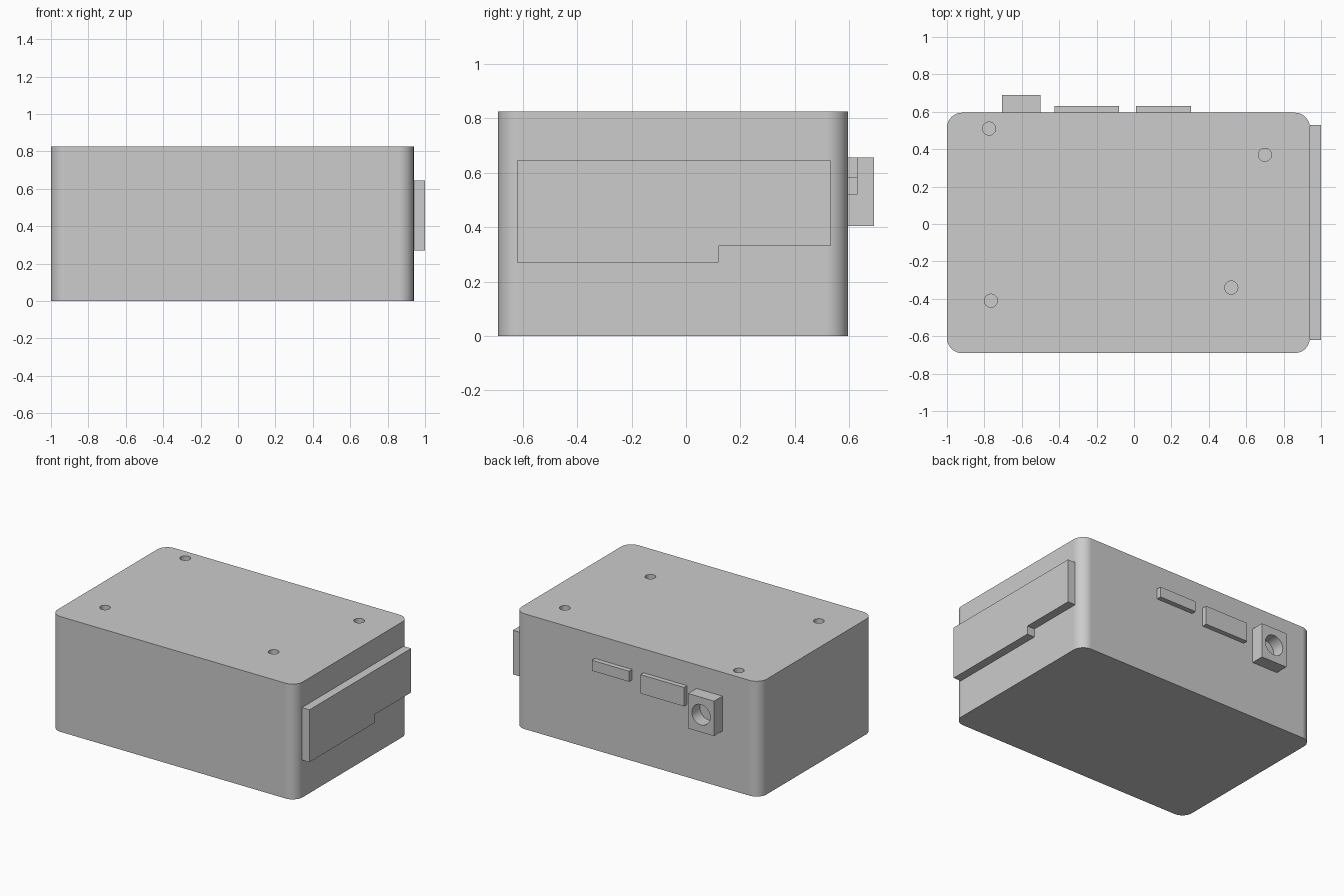
import bpy, bmesh, math
from mathutils import Vector

cube = bpy.data.objects.get("Cube")
if cube:
    bpy.data.objects.remove(cube, do_unlink=True)

# One plain grey for the whole enclosure
GREY = (0.604, 0.604, 0.604, 1)
grey = bpy.data.materials.new("light grey")
grey.use_nodes = True
grey.diffuse_color = GREY
grey.node_tree.nodes["Principled BSDF"].inputs["Base Color"].default_value = GREY


def add_object(name, bm):
    bmesh.ops.recalc_face_normals(bm, faces=bm.faces)
    mesh = bpy.data.meshes.new(name)
    bm.to_mesh(mesh)
    bm.free()
    mesh.materials.append(grey)
    obj = bpy.data.objects.new(name, mesh)
    bpy.context.collection.objects.link(obj)
    return obj


def activate(obj):
    bpy.ops.object.select_all(action='DESELECT')
    obj.select_set(True)
    bpy.context.view_layer.objects.active = obj


def extrude(name, points, direction, radius=0):
    """Extrude a flat outline, optionally rounding its corners."""
    bm = bmesh.new()
    face = bm.faces.new([bm.verts.new(p) for p in points])
    out = bmesh.ops.extrude_face_region(bm, geom=[face], use_keep_orig=True)
    moved = [v for v in out["geom"] if isinstance(v, bmesh.types.BMVert)]
    bmesh.ops.translate(bm, verts=moved, vec=direction)
    if radius:
        axis = Vector(direction).normalized()
        edges = [e for e in bm.edges
                 if abs((e.verts[0].co - e.verts[1].co).normalized().dot(axis)) > 0.9]
        bmesh.ops.bevel(bm, geom=edges, offset=radius, segments=12,
                        profile=0.5, affect='EDGES')
    return add_object(name, bm)


def drill(target, center, radius, depth, axis):
    """Cut a blind round hole inward from a surface point facing along axis."""
    axis = Vector(axis)
    bm = bmesh.new()
    bmesh.ops.create_cone(bm, cap_ends=True, segments=40, radius1=radius,
                          radius2=radius, depth=depth * 2)
    cutter = add_object("hole_cutter", bm)
    cutter.hide_render = True
    cutter.location = center
    cutter.rotation_euler = axis.to_track_quat('Z', 'Y').to_euler()
    mod = target.modifiers.new("hole", 'BOOLEAN')
    mod.operation = 'DIFFERENCE'
    mod.solver = 'EXACT'
    mod.object = cutter
    activate(target)
    bpy.ops.object.modifier_apply(modifier=mod.name)
    bpy.data.objects.remove(cutter, do_unlink=True)


def smooth(obj):
    activate(obj)
    bpy.ops.object.shade_smooth_by_angle(angle=math.radians(30))
    obj.modifiers.new("even_shading", 'WEIGHTED_NORMAL').keep_sharp = True


# Main case with rounded upright corners
LEFT, RIGHT, FRONT, BACK, TOP = -1.0, 0.94, -0.69, 0.595, 0.825
case = extrude("case", [(LEFT, FRONT, 0), (RIGHT, FRONT, 0),
                        (RIGHT, BACK, 0), (LEFT, BACK, 0)], (0, 0, TOP), 0.08)

# Screw holes in the lid
for x, y in [(-0.775, 0.51), (0.70, 0.37), (0.52, -0.34), (-0.765, -0.41)]:
    drill(case, (x, y, TOP), 0.035, 0.1, (0, 0, 1))
smooth(case)

# Stepped plate on the side
outline = [(-0.62, 0.27), (0.12, 0.27), (0.12, 0.33),
           (0.53, 0.33), (0.53, 0.645), (-0.62, 0.645)]
extrude("side_plate", [(RIGHT, y, z) for y, z in outline], (1 - RIGHT, 0, 0))


# Connectors along the back, with their tops level
def connector(name, x0, x1, z0, reach):
    z1 = 0.655
    return extrude(name, [(x0, BACK, z0), (x1, BACK, z0),
                          (x1, BACK, z1), (x0, BACK, z1)], (0, reach, 0))


connector("narrow_port", 0.01, 0.305, 0.58, 0.035)
connector("wide_port", -0.425, -0.08, 0.52, 0.035)
socket = connector("power_socket", -0.705, -0.50, 0.405, 0.095)

# Round bore in the power socket
drill(socket, (-0.602, BACK + 0.095, 0.53), 0.073, 0.09, (0, 1, 0))
smooth(socket)
